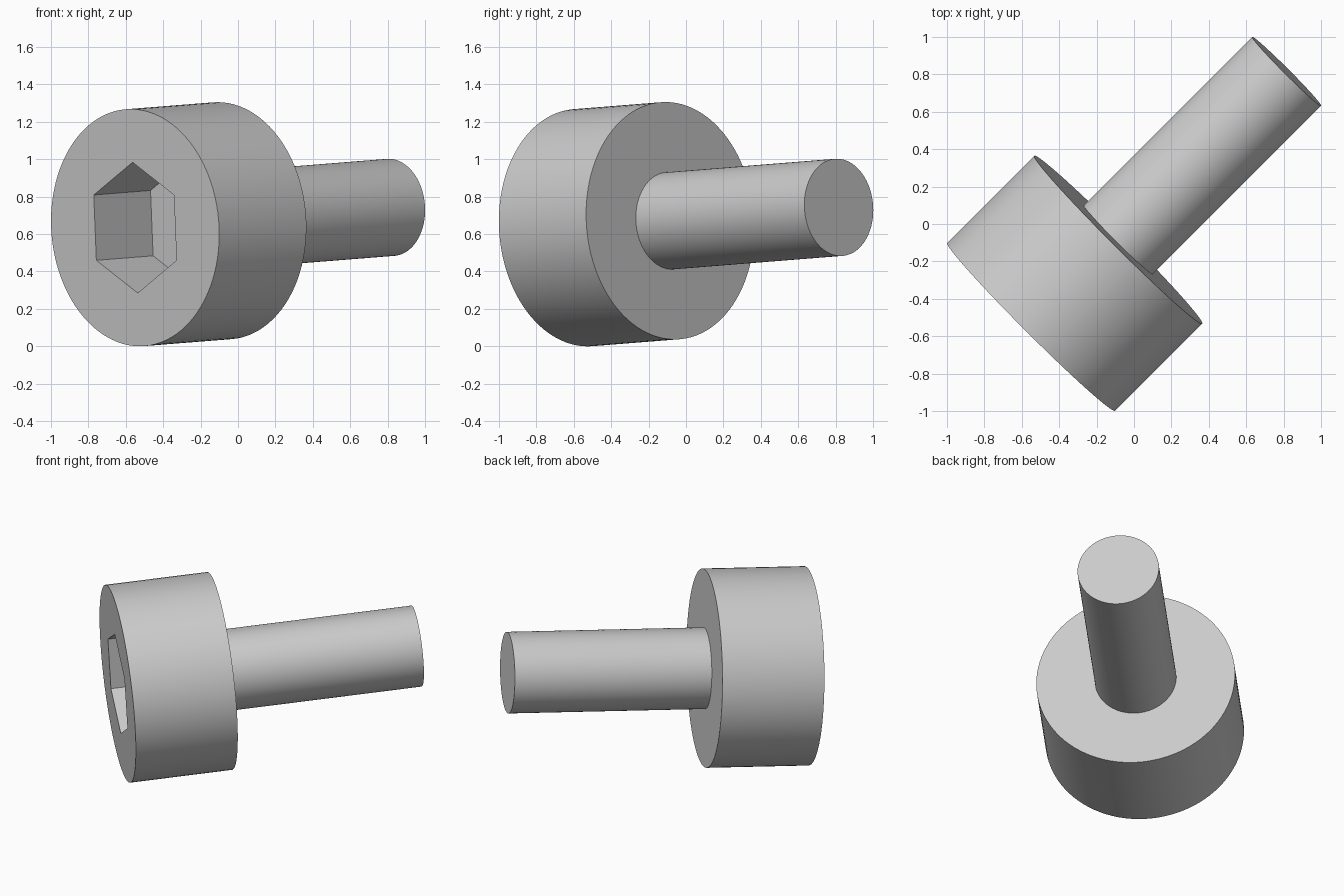
import bpy, bmesh, math
from mathutils import Matrix, Vector

cube = bpy.data.objects.get("Cube")
if cube:
    bpy.data.objects.remove(cube)

HEAD_R, HEAD_LEN = 0.635, 0.66
SHANK_R, TOTAL_LEN = 0.26, 1.935
SOCKET_R, SOCKET_DEPTH = 0.35, 0.43
SEGMENTS = 96

# Bolt frame: local z runs along the bolt, local x is the tilted upward direction
axis = Vector((0.706, 0.706, 0.056)).normalized()
side = axis.cross(Vector((0, 0, 1))).normalized()
up = side.cross(axis)
rotation = Matrix((up, axis.cross(up), axis)).transposed().to_4x4()
FRAME = Matrix.Translation((-0.55, -0.55, 0.634)) @ rotation

steel = bpy.data.materials.new("grey steel")
steel.use_nodes = True
steel.diffuse_color = (0.6, 0.6, 0.6, 1)
steel.node_tree.nodes["Principled BSDF"].inputs["Base Color"].default_value = (0.6, 0.6, 0.6, 1)


def ring(bm, radius, z, count):
    """Closed loop of vertices around the bolt axis."""
    return [bm.verts.new((radius * math.cos(math.tau * i / count),
                          radius * math.sin(math.tau * i / count), z))
            for i in range(count)]


def wall(bm, a, b):
    """Quads joining two equal rings."""
    for i in range(len(a)):
        j = (i + 1) % len(a)
        bm.faces.new((a[i], a[j], b[j], b[i]))


def finish(bm, name):
    bmesh.ops.recalc_face_normals(bm, faces=bm.faces[:])
    mesh = bpy.data.meshes.new(name)
    bm.to_mesh(mesh)
    bm.free()
    obj = bpy.data.objects.new(name, mesh)
    obj.matrix_world = FRAME
    mesh.materials.append(steel)
    bpy.context.collection.objects.link(obj)
    bpy.ops.object.select_all(action='DESELECT')
    obj.select_set(True)
    bpy.context.view_layer.objects.active = obj
    bpy.ops.object.shade_smooth_by_angle(angle=math.radians(30))


# Head with a hexagonal socket
bm = bmesh.new()
front, back = ring(bm, HEAD_R, 0, SEGMENTS), ring(bm, HEAD_R, HEAD_LEN, SEGMENTS)
rim, floor = ring(bm, SOCKET_R, 0, 6), ring(bm, SOCKET_R, SOCKET_DEPTH, 6)
wall(bm, front, back)
wall(bm, rim, floor)
bm.faces.new(back)
bm.faces.new(floor)
# Flat front face: each side of the socket fans out to its share of the outer edge
share = SEGMENTS // 6
for k in range(6):
    a, b = rim[k], rim[(k + 1) % 6]
    middle = k * share + share // 2
    for i in range(k * share, (k + 1) * share):
        corner = a if i < middle else b
        bm.faces.new((corner, front[i], front[(i + 1) % SEGMENTS]))
    bm.faces.new((a, front[middle], b))
finish(bm, "bolt_head")

# Plain round shank, rooted just inside the head
bm = bmesh.new()
root, tip = ring(bm, SHANK_R, HEAD_LEN - 0.02, SEGMENTS), ring(bm, SHANK_R, TOTAL_LEN, SEGMENTS)
wall(bm, root, tip)
bm.faces.new(root)
bm.faces.new(tip)
finish(bm, "bolt_shank")
